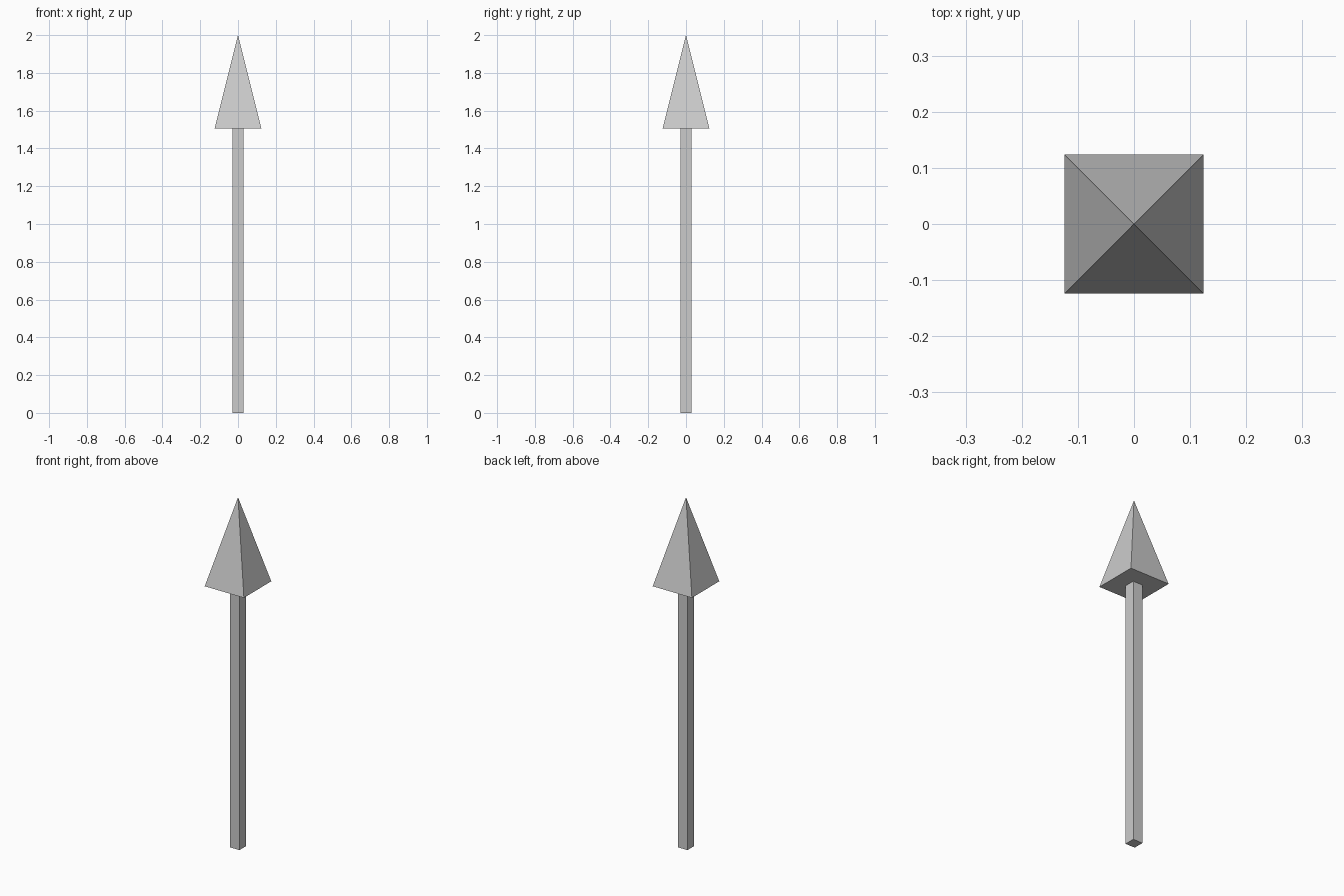
import bpy, math

if "Cube" in bpy.data.objects:
    bpy.data.objects.remove(bpy.data.objects["Cube"])

HEAD_BASE = 1.505   # height where the head meets the shaft
TOP = 2.0


def square_prism(name, half_bottom, half_top, z0, z1):
    """Four-sided shaft or pyramid with flat, axis-aligned sides."""
    bpy.ops.mesh.primitive_cone_add(
        vertices=4, radius1=half_bottom * math.sqrt(2), radius2=half_top * math.sqrt(2),
        depth=z1 - z0, location=(0, 0, (z0 + z1) / 2), rotation=(0, 0, math.pi / 4))
    obj = bpy.context.object
    obj.name = name
    bpy.ops.object.transform_apply(location=True, rotation=True, scale=True)
    return obj


# Long square shaft
square_prism("shaft", 0.03, 0.03, 0, HEAD_BASE)

# Pyramid arrow head
square_prism("arrow_head", 0.124, 0, HEAD_BASE, TOP)
